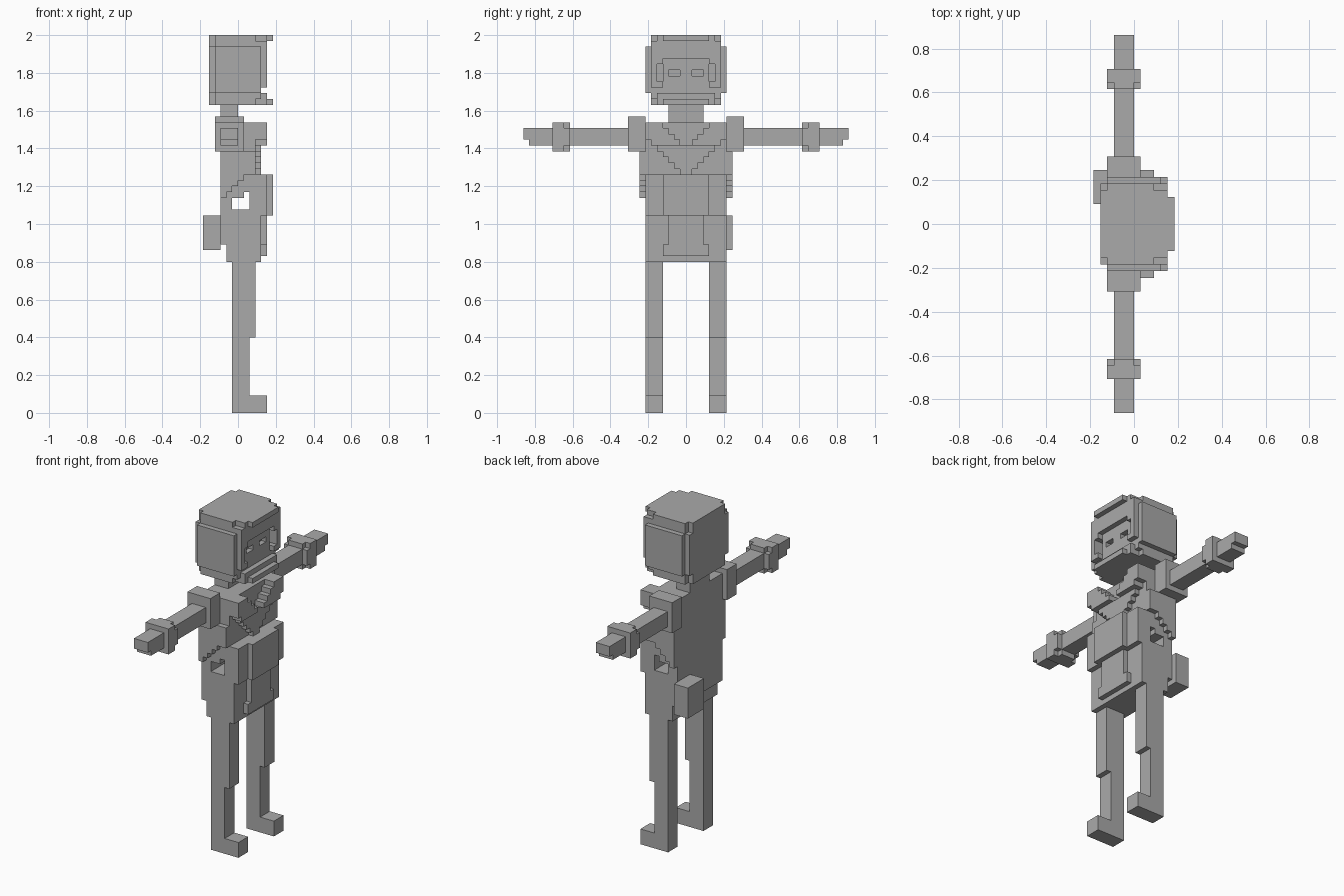
import bpy
import bmesh
from mathutils import Matrix, Vector

UNIT = 2 / 65  # size of one block

cube = bpy.data.objects.get("Cube")
if cube:
    bpy.data.objects.remove(cube)

grey = bpy.data.materials.new("plain_grey")
grey.use_nodes = True
grey.diffuse_color = (0.4, 0.4, 0.4, 1)
grey.node_tree.nodes["Principled BSDF"].inputs["Base Color"].default_value = grey.diffuse_color


def build(name, boxes):
    """Make one object from boxes given as (x range, y range, z range) in blocks."""
    bm = bmesh.new()
    for ranges in boxes:
        low = Vector([r[0] for r in ranges])
        high = Vector([r[1] for r in ranges])
        place = Matrix.Translation((low + high) / 2 * UNIT)
        size = Matrix.Diagonal((high - low) * UNIT).to_4x4()
        bmesh.ops.create_cube(bm, size=1, matrix=place @ size)
    mesh = bpy.data.meshes.new(name)
    bm.to_mesh(mesh)
    bm.free()
    mesh.materials.append(grey)
    bpy.context.collection.objects.link(bpy.data.objects.new(name, mesh))


def centred(x, half_width, z):
    return x, (-half_width, half_width), z


def flip(box):
    x, y, z = box
    return x, (-y[1], -y[0]), z


def both(boxes):
    return boxes + [flip(b) for b in boxes]


def build_pair(name, boxes):
    build("left_" + name, boxes)
    build("right_" + name, [flip(b) for b in boxes])


# Legs with stepped shins and feet
build_pair("leg", [
    ((-1, 2), (4, 7), (0, 13)),
    ((-1, 3), (4, 7), (13, 26)),
    ((-1, 5), (4, 7), (0, 3)),
])

# Hips and front apron
build("hips", [
    centred((-3, 4), 7, (29, 35)),
    centred((-2, 4), 7, (26, 29)),
])
build("apron", [
    centred((4, 5), 3, (29, 35)),
    centred((4, 5), 4, (27, 29)),
])

# Waist: front panel and back plate with an open gap between
build("waist_panel", [
    centred((2, 5), 7, (34, 41)),
    centred((5, 6), 4, (34, 41)),
])
build("back_plate", [centred((-3, -1), 7, (35, 50))])
build("hip_pouch", [((-6, -3), (3, 8), (28, 34))])

# Chest, stepped along its lower edge
build("chest", [
    centred((-1, 3), 7, (41, 50)),
    centred((-1, 2), 7, (38, 41)),
    centred((-1, 1), 7, (37, 38)),
])

# Jacket sides, rising in steps toward the front
build_pair("jacket_side", [
    ((x, x + 1), (7, 8), (min(40 + x, 41), 45)) for x in range(-3, 3)
])

# Lapels: stepped V across the chest
lapels = []
for z in range(41, 50):
    front = 5 if z > 45 else 4
    inner, outer = max(0, z - 45), min(7, z - 40)
    lapels += both([((3, front), (inner, outer), (z, z + 1))])
build("lapels", lapels)

# Arms
build_pair("arm", [
    ((-3, 0), (7, 27), (46, 49)),
    ((-3, 0), (27, 28), (47, 49)),
])
build_pair("sleeve", [((-4, 1), (7, 10), (45, 51))])
build_pair("cuff", [
    ((-4, 1), (20, 23), (46, 49)),
    ((-3, 0), (20, 23), (45, 50)),
    ((-4, 1), (21, 23), (45, 50)),
])

# Neck
build("neck", [
    centred((-3, 0), 3, (50, 53)),
])

# Head shell and ear plates
build("head", [
    centred((-4, 3), 6, (53, 65)),
    centred((-5, 3), 5, (53, 65)),
    centred((-5, 3), 6, (55, 63)),
])
build_pair("ear_plate", [((-4, 4), (6, 7), (55, 63))])

# Face layer with sunken eye slots
build("face", [
    centred((3, 4), 4, (59, 61)),
    centred((3, 4), 4, (54, 58)),
    centred((3, 4), 1, (58, 59)),
] + both([((3, 4), (3, 4), (58, 59))]))

# Frame around the face, with brow and chin
build("face_frame", [
    centred((3, 5), 6, (61, 64)),
    centred((3, 5), 5, (64, 65)),
    centred((5, 6), 4, (64, 65)),
    centred((3, 5), 5, (53, 55)),
    centred((5, 6), 4, (53, 54)),
] + both([
    ((3, 5), (5, 6), (56, 61)),
    ((3, 5), (4, 5), (60, 61)),
    ((3, 5), (4, 5), (56, 57)),
    ((3, 4), (4, 6), (54, 56)),
]))
